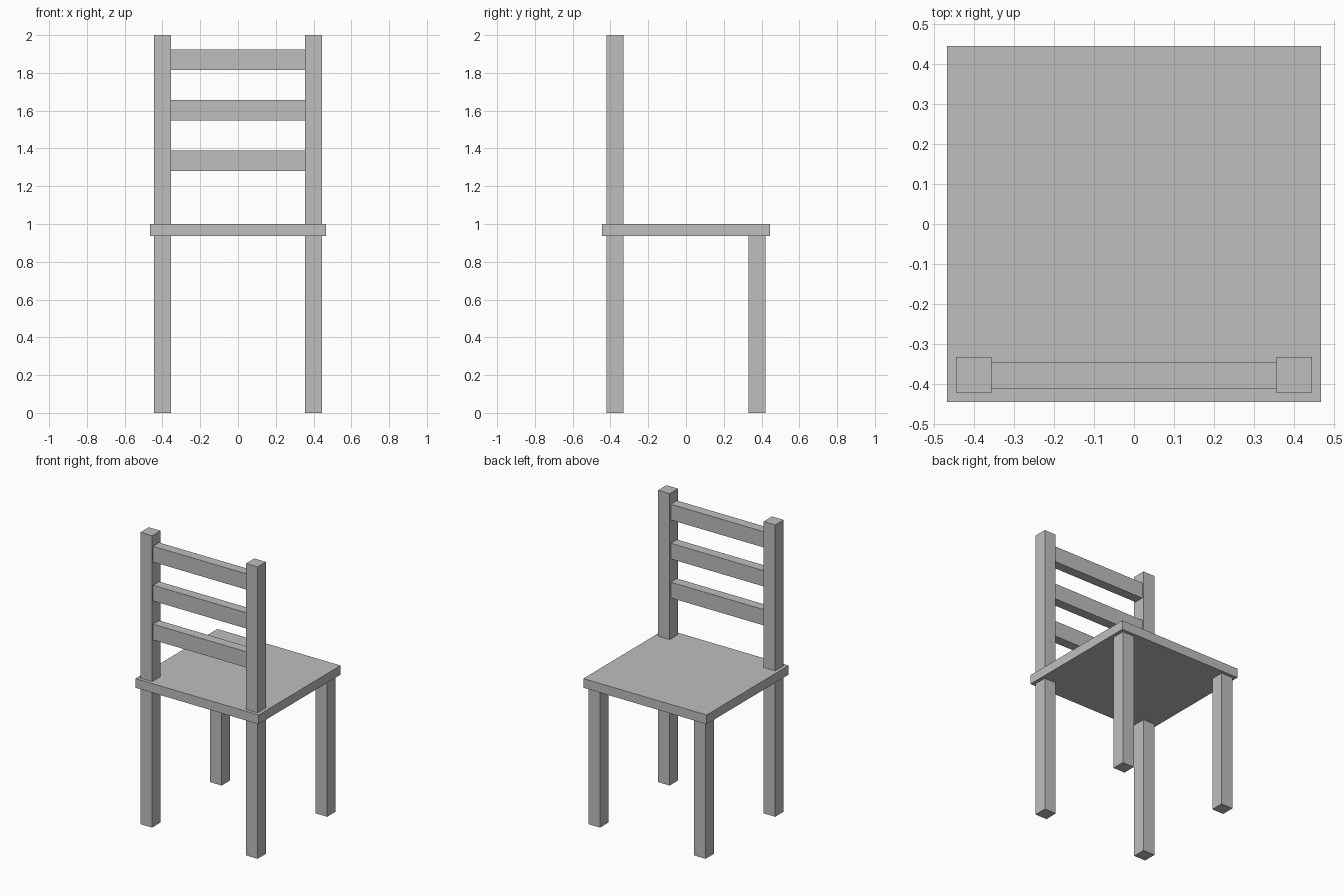
import bpy

if "Cube" in bpy.data.objects:
    bpy.data.objects.remove(bpy.data.objects["Cube"])

grey = bpy.data.materials.new("plain grey")
grey.diffuse_color = (0.52, 0.52, 0.52, 1)
grey.use_nodes = True
grey.node_tree.nodes["Principled BSDF"].inputs["Base Color"].default_value = grey.diffuse_color


def box(name, x, y, z):
    """Box spanning the given (min, max) ranges."""
    spans = (x, y, z)
    bpy.ops.mesh.primitive_cube_add(size=1, location=[(a + b) / 2 for a, b in spans])
    ob = bpy.context.object
    ob.name = name
    ob.scale = [b - a for a, b in spans]
    bpy.ops.object.transform_apply(location=False, rotation=False, scale=True)
    ob.data.materials.append(grey)
    return ob


# Seat
SEAT_BOTTOM, SEAT_TOP = 0.937, 1.0
box("seat", (-0.467, 0.467), (-0.444, 0.444), (SEAT_BOTTOM, SEAT_TOP))

# Legs and backrest posts
for side, cx in (("left", -0.4), ("right", 0.4)):
    x = (cx - 0.044, cx + 0.044)
    back, front = (-0.422, -0.332), (0.332, 0.422)
    box(side + "_post_leg", x, back, (0, SEAT_BOTTOM))
    box(side + "_plain_leg", x, front, (0, SEAT_BOTTOM))
    box(side + "_back_post", x, back, (SEAT_TOP, 2.0))

# Backrest slats
for i in range(3):
    z = 1.281 + i * 0.267
    box(f"back_slat_{i + 1}", (-0.356, 0.356), (-0.41, -0.344), (z, z + 0.108))
